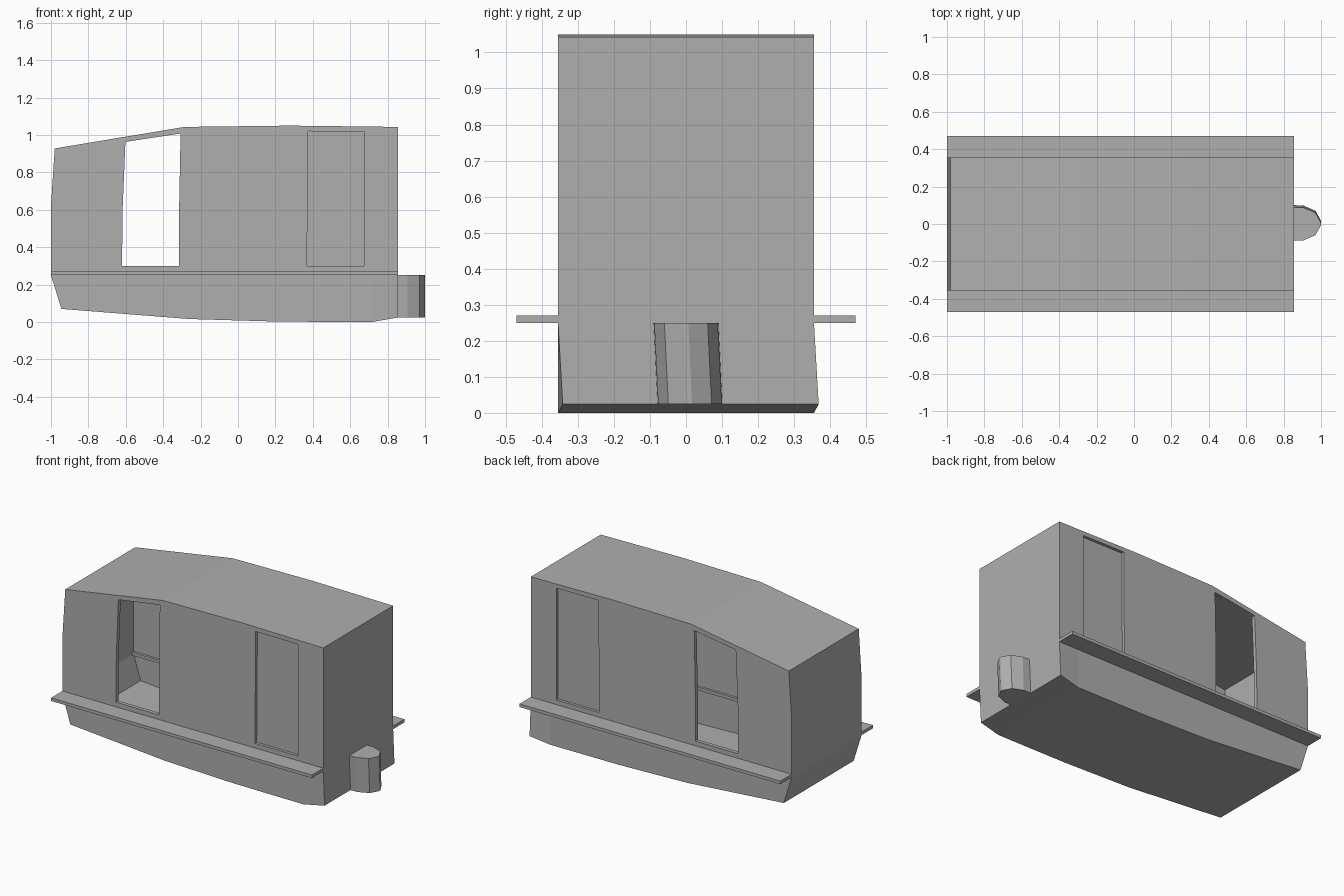
import bpy, bmesh

cube = bpy.data.objects.get("Cube")
if cube:
    bpy.data.objects.remove(cube, do_unlink=True)

HALF = 0.355      # half width of the cabin
WALL = 0.025      # wall thickness
TAIL = 0.855      # x of the flat rear end

grey = bpy.data.materials.new("plain_grey")
grey.use_nodes = True
colour = (0.43, 0.43, 0.43, 1)
grey.diffuse_color = colour
grey.node_tree.nodes["Principled BSDF"].inputs["Base Color"].default_value = colour


def finish(name, bm):
    bmesh.ops.recalc_face_normals(bm, faces=bm.faces)
    mesh = bpy.data.meshes.new(name)
    bm.to_mesh(mesh)
    bm.free()
    mesh.materials.append(grey)
    obj = bpy.data.objects.new(name, mesh)
    bpy.context.collection.objects.link(obj)
    return obj


def prism(name, bottom, top):
    """Closed solid between two matching loops of 3D points."""
    bm = bmesh.new()
    a = [bm.verts.new(p) for p in bottom]
    b = [bm.verts.new(p) for p in top]
    bm.faces.new(a)
    bm.faces.new(b)
    for i in range(len(a)):
        j = (i + 1) % len(a)
        bm.faces.new((a[i], a[j], b[j], b[i]))
    return finish(name, bm)


def side_prism(name, outline, y0, y1):
    return prism(name, [(x, y0, z) for x, z in outline], [(x, y1, z) for x, z in outline])


# Hull: side outline, split along the waist, with a slightly skewed tail bottom
outline = [(-1, 0.25), (-0.944, 0.07), (-0.26, 0.016), (0.22, 0.002), (0.714, 0.0),
           (TAIL, 0.024), (TAIL, 0.25), (TAIL, 1.043), (0.275, 1.05),
           (-0.286, 1.043), (-0.98, 0.928), (-1, 0.62)]
SKEWED = 5
bm = bmesh.new()
loops = []
for y in (-HALF, HALF):
    loop = [bm.verts.new((x, y + (0.013 if i == SKEWED else 0), z))
            for i, (x, z) in enumerate(outline)]
    waist = bm.verts.new((0.714, y, 0.25))
    bm.faces.new(loop[:5] + [waist])
    bm.faces.new((loop[4], loop[5], loop[6], waist))
    bm.faces.new([loop[0], waist] + loop[6:])
    loops.append(loop)
a, b = loops
for i in range(len(a)):
    j = (i + 1) % len(a)
    bm.faces.new((a[i], a[j], b[j], b[i]))
hull = finish("hull", bm)

shell = hull.modifiers.new("shell", "SOLIDIFY")
shell.thickness = WALL
shell.offset = -1
shell.use_even_offset = True

# Open doorway straight through, and a recessed closed door on each side
doorway = [(-0.62, 0.30), (-0.315, 0.30), (-0.315, 0.6), (-0.307, 1.008),
           (-0.602, 0.963), (-0.617, 0.6)]
door = [(0.369, 0.30), (0.674, 0.30), (0.674, 1.018), (0.374, 1.02)]
cutters = [side_prism("doorway_cutter", doorway, -1, 1)]
for s, side in ((-1, "right"), (1, "left")):
    cutters.append(side_prism(side + "_door_cutter", door, s * (HALF - 0.018), s))
for cutter in cutters:
    cutter.hide_render = True
    cut = hull.modifiers.new("cut", "BOOLEAN")
    cut.operation = "DIFFERENCE"
    cut.solver = "EXACT"
    cut.object = cutter

bpy.context.view_layer.objects.active = hull
hull.select_set(True)
for name in [m.name for m in hull.modifiers]:
    bpy.ops.object.modifier_apply(modifier=name)
for cutter in cutters:
    bpy.data.objects.remove(cutter, do_unlink=True)

# Running boards along both sides, reaching a little into the cabin
board = [(-1, 0.25), (TAIL, 0.25), (TAIL, 0.27), (-1, 0.27)]
for s, side in ((-1, "right"), (1, "left")):
    side_prism(side + "_running_board", board, s * (HALF - 0.04), s * 0.47)

# Faceted coupling post on the tail, leaning slightly sideways
half = [(TAIL - 0.01, 0.09), (0.905, 0.088), (0.97, 0.06), (1.0, 0.006)]
plan = half + [(x, -y) for x, y in reversed(half)]
prism("coupling_post", [(x, y + 0.011, 0.024) for x, y in plan],
      [(x, y, 0.25) for x, y in plan])
